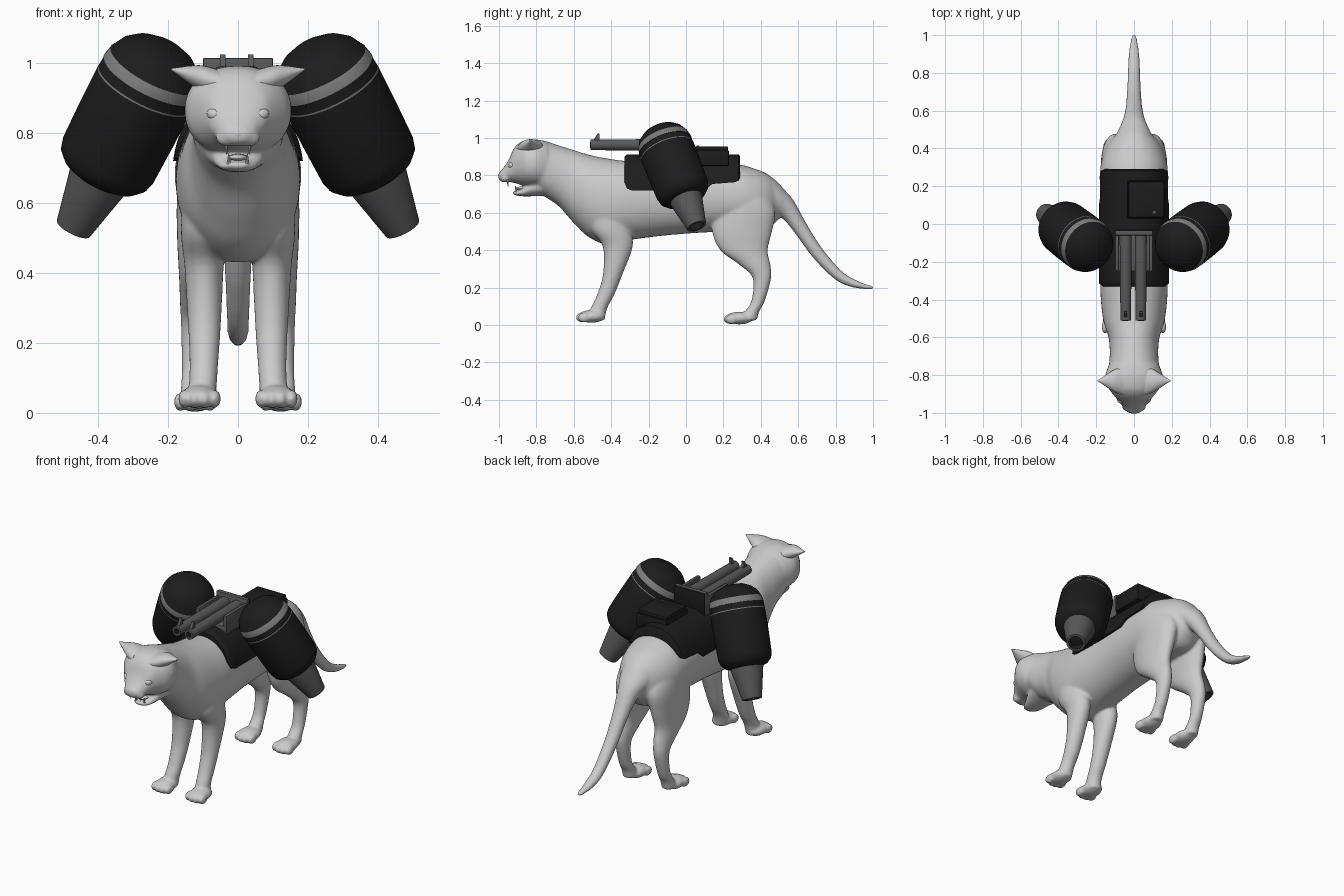
import bpy, bmesh, math
from mathutils import Vector, Matrix

cube = bpy.data.objects.get("Cube")
if cube:
    bpy.data.objects.remove(cube)


def material(name, v):
    m = bpy.data.materials.new(name)
    m.use_nodes = True
    m.diffuse_color = (v, v, v, 1)
    m.node_tree.nodes["Principled BSDF"].inputs["Base Color"].default_value = (v, v, v, 1)
    return m


FUR = material("pale grey fur", 0.6)
BLACK = material("matt black", 0.012)
METAL = material("dark grey metal", 0.1)
BAND = material("mid grey band", 0.2)


def finish(name, bm, mats, angle=40):
    bmesh.ops.recalc_face_normals(bm, faces=bm.faces)
    me = bpy.data.meshes.new(name)
    bm.to_mesh(me)
    bm.free()
    ob = bpy.data.objects.new(name, me)
    bpy.context.collection.objects.link(ob)
    for m in mats:
        me.materials.append(m)
    bpy.ops.object.select_all(action="DESELECT")
    ob.select_set(True)
    bpy.context.view_layer.objects.active = ob
    bpy.ops.object.shade_smooth_by_angle(angle=math.radians(angle))
    return ob


def skin(bm, rings, mats=None):
    """Bridge rings of points and cap both ends."""
    loops = [[bm.verts.new(p) for p in r] for r in rings]
    n = len(loops[0])
    for k, (a, b) in enumerate(zip(loops, loops[1:])):
        for i in range(n):
            f = bm.faces.new((a[i], a[(i + 1) % n], b[(i + 1) % n], b[i]))
            f.material_index = mats[k] if mats else 0
    bm.faces.new(loops[0])
    bm.faces.new(loops[-1])


def spline(rows, steps=5):
    """Catmull-Rom interpolation of rows of values."""
    rows = [Vector(r) for r in rows]
    out = []
    for i in range(len(rows) - 1):
        a, b, c, d = rows[max(i - 1, 0)], rows[i], rows[i + 1], rows[min(i + 2, len(rows) - 1)]
        for s in range(steps):
            t = s / steps
            out.append(b + (c - a) * t / 2 + (a * 2 - b * 5 + c * 4 - d) * t * t / 2
                       + (b * 3 - a - c * 3 + d) * t ** 3 / 2)
    return out + [rows[-1]]


def loft(bm, rows, across, power=1.0, n=64):
    """Rows are x, y, z, half width, half height; across is the height direction."""
    rings = []
    for r in spline(rows):
        c, ring = Vector(r[:3]), []
        for i in range(n):
            a = math.tau * i / n
            u, v = (math.copysign(abs(w) ** power, w) for w in (math.cos(a), math.sin(a)))
            ring.append(c + Vector((u * r[3], 0, 0)) + Vector(across) * v * r[4])
        rings.append(ring)
    skin(bm, rings)


def ball(bm, centre, size, turn=0, segs=20):
    bmesh.ops.create_uvsphere(bm, u_segments=segs, v_segments=segs // 2 + 2, radius=1,
                              matrix=Matrix.Translation(centre) @ Matrix.Rotation(turn, 4, "Y")
                              @ Matrix.Diagonal((*size, 1)))


def rod(bm, a, b, r1, r2, segs=20):
    a, b = Vector(a), Vector(b)
    m = Matrix.Translation((a + b) / 2) @ (b - a).to_track_quat("Z", "Y").to_matrix().to_4x4()
    bmesh.ops.create_cone(bm, cap_ends=True, segments=segs, radius1=r1, radius2=r2,
                          depth=(b - a).length, matrix=m)


def box(name, lo, hi, mat, bevel=0.006):
    lo, hi = Vector(lo), Vector(hi)
    bm = bmesh.new()
    bmesh.ops.create_cube(bm, size=1, matrix=Matrix.Translation((lo + hi) / 2)
                          @ Matrix.Diagonal((*(hi - lo), 1)))
    bmesh.ops.bevel(bm, geom=bm.edges[:], offset=bevel, segments=2, affect="EDGES", profile=0.5)
    return finish(name, bm, [mat])


# Animal body: y, underside, top, half width along the spine
def spine(bm, rows, power=1.0):
    loft(bm, [(0, y, (a + b) / 2, w, (b - a) / 2) for y, a, b, w in rows], (0, 0, 1), power)


bm = bmesh.new()
spine(bm, [(.53, .6, .71, .045), (.48, .55, .77, .09), (.43, .51, .81, .133), (.36, .5, .838, .165),
           (.27, .5, .86, .18), (.1, .495, .87, .178), (-.1, .48, .87, .172), (-.3, .455, .875, .178),
           (-.42, .43, .89, .174), (-.52, .47, .91, .16), (-.6, .545, .935, .135),
           (-.68, .635, .96, .128), (-.76, .69, .985, .132), (-.82, .74, .99, .12)], .95)
# Skull with muzzle, then lower jaw
spine(bm, [(-.74, .73, .98, .13), (-.8, .735, .992, .152), (-.85, .74, .989, .146),
           (-.885, .75, .978, .124), (-.92, .76, .945, .096), (-.945, .765, .89, .077),
           (-.967, .763, .853, .06), (-.987, .766, .828, .048), (-1.003, .78, .812, .024)], .92)
spine(bm, [(-.76, .69, .80, .095), (-.83, .688, .77, .075), (-.87, .688, .735, .06),
           (-.9, .69, .72, .046), (-.927, .7, .717, .026)])
# Tail flowing out of the rump
loft(bm, [(0, .41, .69, .115, .11), (0, .48, .665, .088, .075), (0, .545, .618, .06, .055),
          (0, .615, .515, .044, .042), (0, .70, .39, .037, .036), (0, .81, .27, .032, .029),
          (0, .9, .22, .028, .022), (0, 1, .197, .013, .01)], (0, .6, .8))
# Legs: height, y, x, half width, half depth
FRONT = [(.68, -.43, .095, .06, .09), (.52, -.405, .098, .065, .105), (.42, -.365, .097, .056, .08),
         (.27, -.392, .096, .048, .052), (.16, -.43, .097, .042, .046), (.09, -.465, .1, .04, .044),
         (.03, -.48, .105, .041, .046)]
HIND = [(.75, .3, .08, .06, .1), (.68, .31, .092, .076, .14), (.6, .315, .1, .075, .163),
        (.5, .3, .108, .066, .16), (.4, .31, .115, .054, .127), (.32, .37, .12, .046, .082),
        (.25, .406, .124, .039, .049), (.13, .386, .126, .035, .036), (.07, .352, .126, .038, .039),
        (.025, .335, .126, .04, .045)]
for s in (-1, 1):
    for leg, fx, fy, fz in ((FRONT, .11, -.505, .046), (HIND, .122, .285, .037)):
        loft(bm, [(s * x, y, z, w, d) for z, y, x, w, d in leg], (0, 1, 0))
        ball(bm, (s * fx, fy, fz), (.056, .075, .034))
        for k in (-1.5, -.5, .5, 1.5):
            ball(bm, (s * fx + k * .029, fy - .055 + abs(k) * .01, fz - .006), (.018, .035, .027))
    # Muzzle pads and brows
    ball(bm, (s * .03, -.967, .785), (.034, .025, .024))
    ball(bm, (s * .06, -.905, .888), (.036, .03, .02))
body = finish("body", bm, [FUR], 60)
remesh = body.modifiers.new("blend", "REMESH")
remesh.mode, remesh.voxel_size, remesh.use_smooth_shade = "VOXEL", .0075, True
relax = body.modifiers.new("relax", "SMOOTH")
relax.factor, relax.iterations = .5, 8

# Ears flaring sideways, and eyes
EAR = [(.05, .08, .04), (.1, .062, .038), (.135, .04, .027), (.165, .02, .014), (.192, .003, .002)]
for s, side in ((1, "left"), (-1, "right")):
    bm = bmesh.new()
    skin(bm, [[(s * x, -.83 + d * math.cos(math.tau * i / 24),
                .94 + (x - .05) * .3 + h * math.sin(math.tau * i / 24)) for i in range(24)]
              for x, d, h in spline(EAR)])
    finish(side + "_ear", bm, [FUR], 60)
    bm = bmesh.new()
    ball(bm, (s * .064, -.929, .852), (.026, .022, .019), s * -.3)
    finish(side + "_eye", bm, [FUR], 60)
# Nose, tongue and teeth
bm = bmesh.new()
ball(bm, (0, -.988, .797), (.026, .016, .017))
finish("nose", bm, [FUR], 60)
bm = bmesh.new()
ball(bm, (0, -.875, .73), (.028, .04, .01))
finish("tongue", bm, [FUR], 60)
bm = bmesh.new()
for s in (-1, 1):
    rod(bm, (s * .034, -.955, .775), (s * .032, -.95, .738), .008, .001, 8)
    rod(bm, (s * .026, -.908, .708), (s * .027, -.912, .742), .007, .001, 8)
finish("teeth", bm, [FUR])

# Saddle draped over the back: y, lower edge height, growth
bm = bmesh.new()
rings = []
for y, cut, grow in ((-.33, .77, -.012), (-.315, .73, 0), (-.29, .72, 0), (.1, .72, 0),
                     (.14, .755, 0), (.265, .765, 0), (.282, .775, 0), (.29, .8, -.012)):
    start = math.asin((cut - .68) / .235)
    arc = [start + (math.pi - 2 * start) * i / 24 for i in range(25)]
    rings.append([((.188 + grow) * math.copysign(abs(math.cos(a)) ** .85, math.cos(a)), y,
                   .68 + (.232 + grow) * math.sin(a)) for a in arc])
skin(bm, rings)
finish("saddle", bm, [BLACK])

# Equipment box with lid and button
box("equipment_box", (-.035, .03, .85), (.165, .23, .935), BLACK, .008)
box("box_lid", (-.03, .035, .93), (.16, .225, .955), BLACK, .008)
box("box_button", (.1, .055, .953), (.115, .07, .96), METAL, .002)

# Gun cradle: floor, side walls, rear wall with a dark back plate
box("cradle_floor", (-.1, -.25, .88), (.1, -.035, .925), METAL)
for s, side in ((1, "left"), (-1, "right")):
    box(side + "_cradle_wall", (s * .09 - .01, -.25, .88), (s * .09 + .01, -.035, .99), METAL, .004)
box("cradle_rear_wall", (-.1, -.06, .88), (.1, -.036, 1.015), METAL, .004)
box("cradle_back_plate", (-.1, -.037, .88), (.1, -.03, 1.012), BLACK, .002)

# Twin barrels with muzzle bores and sights
for s, side in ((1, "left"), (-1, "right")):
    x = s * .04 - .004
    bm = bmesh.new()
    rod(bm, (x, -.05, .963), (x, -.51, .963), .032, .028)
    finish(side + "_barrel", bm, [METAL])
    bm = bmesh.new()
    rod(bm, (x, -.5, .963), (x, -.513, .963), .016, .016)
    finish(side + "_bore", bm, [BLACK])
    bm = bmesh.new()
    skin(bm, [[(x + w, y, z) for y, z in ((-.505, .97), (-.445, .97), (-.463, .995), (-.463, 1.025),
                                          (-.472, 1.025))] for w in (-.008, .008)])
    finish(side + "_sight", bm, [METAL])

# Side pods: radius and distance along the axis, material per segment
POD = [(.012, -.135, 0), (.055, -.13, 0), (.092, -.114, 0), (.122, -.088, 0), (.139, -.055, 0),
       (.141, -.053, 1), (.148, -.02, 0), (.146, -.02, 0), (.148, .012, 1), (.1485, .017, 0),
       (.148, .13, 0), (.145, .255, 0), (.137, .285, 0), (.115, .308, 0), (.092, .318, 0)]
NOZZLE = [(.09, .3, 0), (.088, .325, 0), (.053, .49, 0), (.04, .49, 1), (.036, .455, 1)]


def lathe(name, profile, origin, axis, mats):
    q = axis.to_track_quat("Z", "Y")
    rings = [[origin + q @ Vector((r * math.cos(math.tau * i / 40), r * math.sin(math.tau * i / 40), t))
              for i in range(40)] for r, t, _ in profile]
    bm = bmesh.new()
    skin(bm, rings, [m for _, _, m in profile])
    bm.faces.ensure_lookup_table()
    bm.faces[-1].material_index = mats.index(BLACK)
    finish(name, bm, mats)


for s, side in ((1, "left"), (-1, "right")):
    origin, axis = Vector((s * .26, -.104, .94)), Vector((s * .51, .39, -1))
    lathe(side + "_pod", POD, origin, axis, [BLACK, BAND])
    lathe(side + "_pod_nozzle", NOZZLE, origin, axis, [METAL, BLACK])
